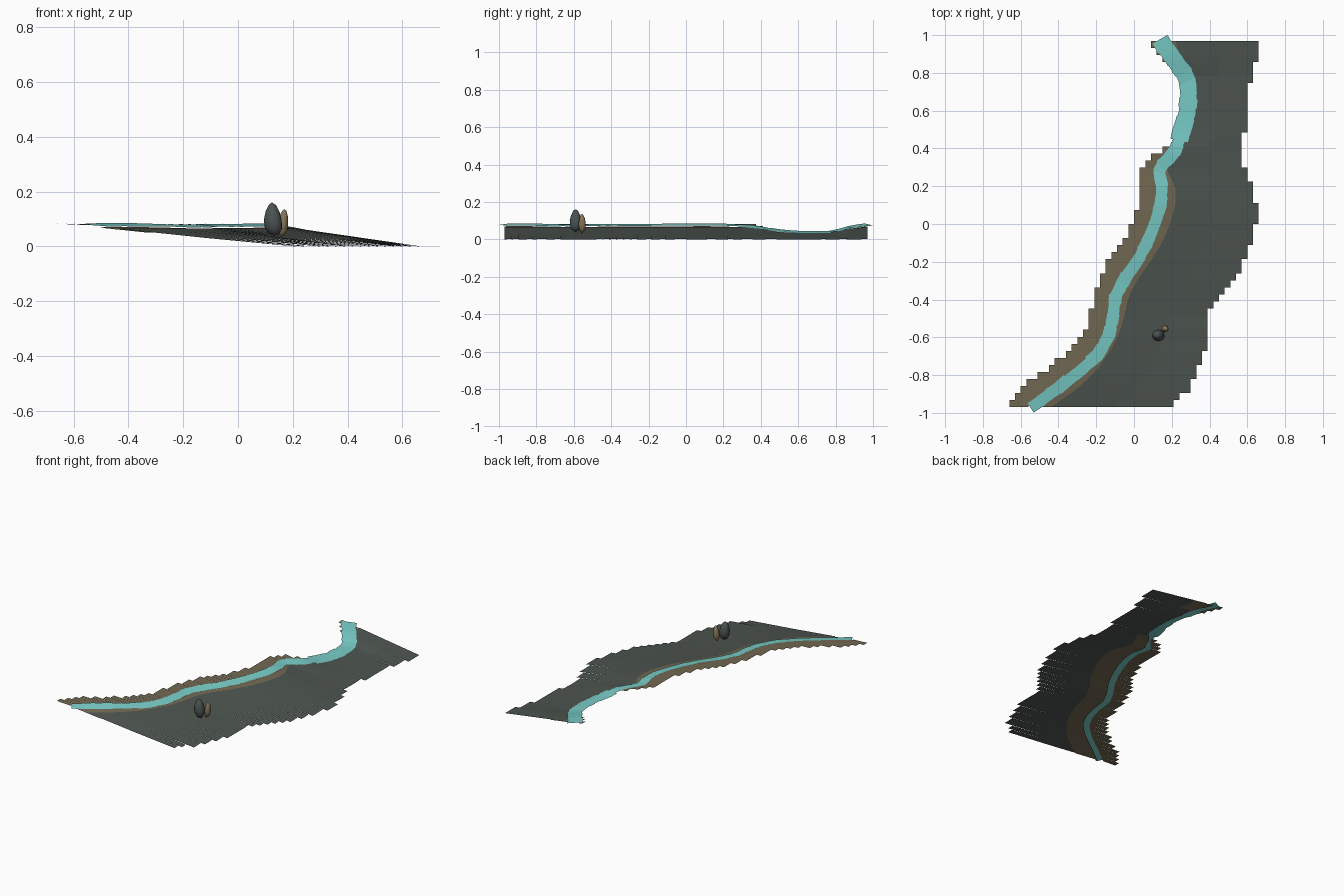
import bpy, bmesh, math, random
from mathutils import Vector, Matrix

random.seed(4)
old = bpy.data.objects.get("Cube")
if old:
    bpy.data.objects.remove(old)


def material(name, rgb):
    mat = bpy.data.materials.new(name)
    mat.use_nodes = True
    color = (*rgb, 1)
    mat.diffuse_color = color
    mat.node_tree.nodes["Principled BSDF"].inputs["Base Color"].default_value = color
    return mat


slate = material("slate ground", (.075, .09, .08))
earth = material("brown earth", (.17, .14, .085))
water = material("teal water", (.19, .61, .58))
dark_rock = material("dark rock", (.07, .085, .085))
tan_rock = material("tan rock", (.24, .18, .1))

# Outlines, in hundredths, sampled evenly from front to back
END = .97
RIGHT_EDGE = [18, 29, 34, 37, 39, 39, 45, 54, 58, 62, 65, 65, 62, 59, 56, 59, 59, 59, 62, 65, 67]
BANK_LINE = [-44, -30, -20, -13, -8, -5, -3, 2, 9, 15, 19, 22, 22, 17, 20, 29, 30, 30, 28, 24, 22]
LEFT_EDGE = [-68, -60, -48, -34, -27, -23, -21, -18, -13, -7, -1, 2, 4, 3, 13, 29, 30, 30, 28, 16, 7]
STREAM = [-54, -41, -28, -18, -13, -11, -10, -5, 2, 7, 11, 14, 15, 13, 22, 25, 28, 29, 28, 21, 14]
BANK_HEIGHT = [6.5] * 15 + [4, 3.5, 3.5, 3.6, 5.8, 6.5]


def sample(values, y):
    t = (y + END) / (2 * END) * (len(values) - 1)
    i = min(max(int(t), 0), len(values) - 2)
    return (values[i] + (values[i + 1] - values[i]) * (t - i)) / 100


def ground(x, y):
    right, bank = sample(RIGHT_EDGE, y), sample(BANK_LINE, y)
    z = sample(BANK_HEIGHT, y) * (right - x) / (right - bank)
    return min(max(z, 0), .083)


def stepped(values, y):
    return round(sample(values, y) / .03) * .03


def finish(name, bm, mat):
    mesh = bpy.data.meshes.new(name)
    bm.to_mesh(mesh)
    bm.free()
    mesh.materials.append(mat)
    obj = bpy.data.objects.new(name, mesh)
    bpy.context.collection.objects.link(obj)
    return obj


def strip(bm, near, far, y0, y1, drop=0):
    """One row of quads between matching x positions at y0 and y1."""
    a = [bm.verts.new((x, y0, max(ground(x, y0) - drop, 0))) for x in near]
    b = [bm.verts.new((x, y1, max(ground(x, y1) - drop, 0))) for x in far]
    for i in range(len(a) - 1):
        bm.faces.new((a[i], a[i + 1], b[i + 1], b[i]))


# Sloping ground and the two banks, laid in rows with stepped outer edges
ROWS = 52
slope, left_bank, right_bank = bmesh.new(), bmesh.new(), bmesh.new()
for row in range(ROWS):
    y0, y1 = (-END + 2 * END * (row + k) / ROWS for k in (0, 1))
    mid = (y0 + y1) / 2
    outer, inner = stepped(RIGHT_EDGE, mid), stepped(LEFT_EDGE, mid)
    b0, b1 = sample(BANK_LINE, y0), sample(BANK_LINE, y1)
    strip(slope, (b0, (b0 + outer) / 2, outer), (b1, (b1 + outer) / 2, outer), y0, y1)
    if .46 < mid < .86:
        continue
    c0, c1 = sample(STREAM, y0), sample(STREAM, y1)
    if inner < min(c0, c1) - .025:
        strip(left_bank, (inner, c0 - .025), (inner, c1 - .025), y0, y1)
    # The right bank tucks beneath the slope
    strip(right_bank, (min(c0 + .025, b0), b0, b0 + .1),
          (min(c1 + .025, b1), b1, b1 + .1), y0, y1, .003)
finish("ground_slope", slope, slate)
finish("left_bank", left_bank, earth)
finish("right_bank", right_bank, earth)

# Stream made of overlapping flat cards that follow its course
stream = bmesh.new()
CARDS = 56
for i in range(CARDS):
    y0, y1 = (-END + 2 * END * (i + k) / CARDS for k in (0, 1))
    p, q = Vector((sample(STREAM, y0), y0)), Vector((sample(STREAM, y1), y1))
    along = (q - p).normalized()
    along.rotate(Matrix.Rotation(random.uniform(-.1, .1), 2))
    across = Vector((along.y, -along.x))
    half = (.046 if y0 > .45 else .032) + random.uniform(-.003, .003)
    reach = (q - p).length / 2 + .008
    corners = []
    for s, t in ((-1, -1), (1, -1), (1, 1), (-1, 1)):
        c = (p + q) / 2 + across * half * s + along * reach * t
        z = ground(c.x, max(min(c.y, END), -END)) + .003
        corners.append(stream.verts.new((c.x, c.y, z)))
    stream.faces.new(corners)
finish("stream", stream, water)


# Standing stones
def stone(name, center, size, lean, mat):
    bm = bmesh.new()
    bmesh.ops.create_icosphere(bm, subdivisions=2, radius=1)
    for v in bm.verts:
        v.co *= random.uniform(.93, 1.03)
        taper = 1 - .22 * v.co.z
        v.co = Vector((v.co.x * size[0] * taper + lean * v.co.z,
                       v.co.y * size[1] * taper, v.co.z * size[2])) + Vector(center)
    obj = finish(name, bm, mat)
    for face in obj.data.polygons:
        face.use_smooth = True


stone("large_stone", (.128, -.59, .099), (.034, .031, .063), -.004, dark_rock)
stone("small_stone", (.165, -.555, .087), (.019, .019, .052), .004, tan_rock)
